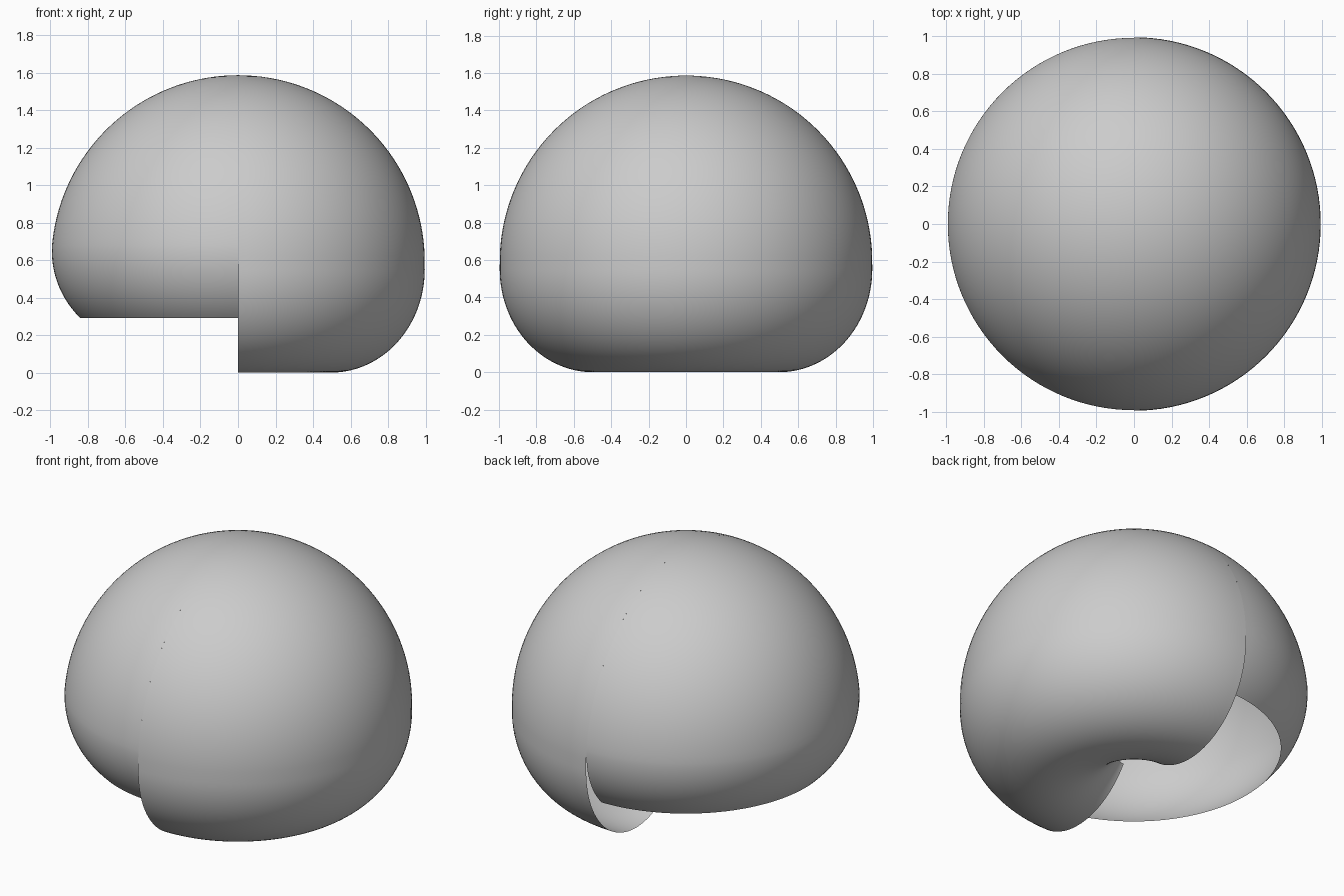
import bpy, bmesh
from math import sin, cos, pi, radians

if "Cube" in bpy.data.objects:
    bpy.data.objects.remove(bpy.data.objects["Cube"])

R, CZ = 0.996, 0.59          # dome radius and centre height
STEPS = 64                   # segments per half turn


def arc(cx, cz, rx, rz, a0, a1, n):
    """Elliptical arc as (radius, height) points, angles in degrees."""
    angles = [radians(a0 + (a1 - a0) * i / n) for i in range(n + 1)]
    return [(cx + rx * cos(a), cz + rz * sin(a)) for a in angles]


def half_revolve(name, profile, start):
    """Revolve an open profile through half a turn about z."""
    bm = bmesh.new()
    rings = []
    for k in range(STEPS + 1):
        a = start + pi * k / STEPS
        rings.append([bm.verts.new((r * cos(a), r * sin(a), z)) for r, z in profile])
    for p, q in zip(rings, rings[1:]):
        for i in range(len(profile) - 1):
            bm.faces.new((p[i], p[i + 1], q[i + 1], q[i]))
    bmesh.ops.remove_doubles(bm, verts=bm.verts, dist=1e-5)
    mesh = bpy.data.meshes.new(name)
    bm.to_mesh(mesh)
    bm.free()
    for poly in mesh.polygons:
        poly.use_smooth = True
    obj = bpy.data.objects.new(name, mesh)
    bpy.context.collection.objects.link(obj)
    return obj


# Right half: dome, rounded side and an underside curling up to a small centre hole
right = arc(0, CZ, R, R, 90, 2, 36)
right += arc(R - 0.5, 0.55, 0.5, 0.55, 0, -144, 48)
half_revolve("curled_half_shell", right, -pi / 2)

# Left half: the same dome with a short tucked-in rim, open underneath
left = arc(0, CZ, R, R, 90, 5, 36)
left += arc(R - 0.503, 0.65, 0.5, 0.5, 0, -46, 16)
half_revolve("open_half_shell", left, pi / 2)

for ob in bpy.data.objects:
    me = ob.data
    bm = bmesh.new()
    bm.from_mesh(me)
    # Faces point outward: the dome top must face up
    top = max(bm.faces, key=lambda f: f.calc_center_median().z)
    top.normal_update()
    if top.normal.z < 0:
        bmesh.ops.reverse_faces(bm, faces=bm.faces)
    bm.to_mesh(me)
    bm.free()
